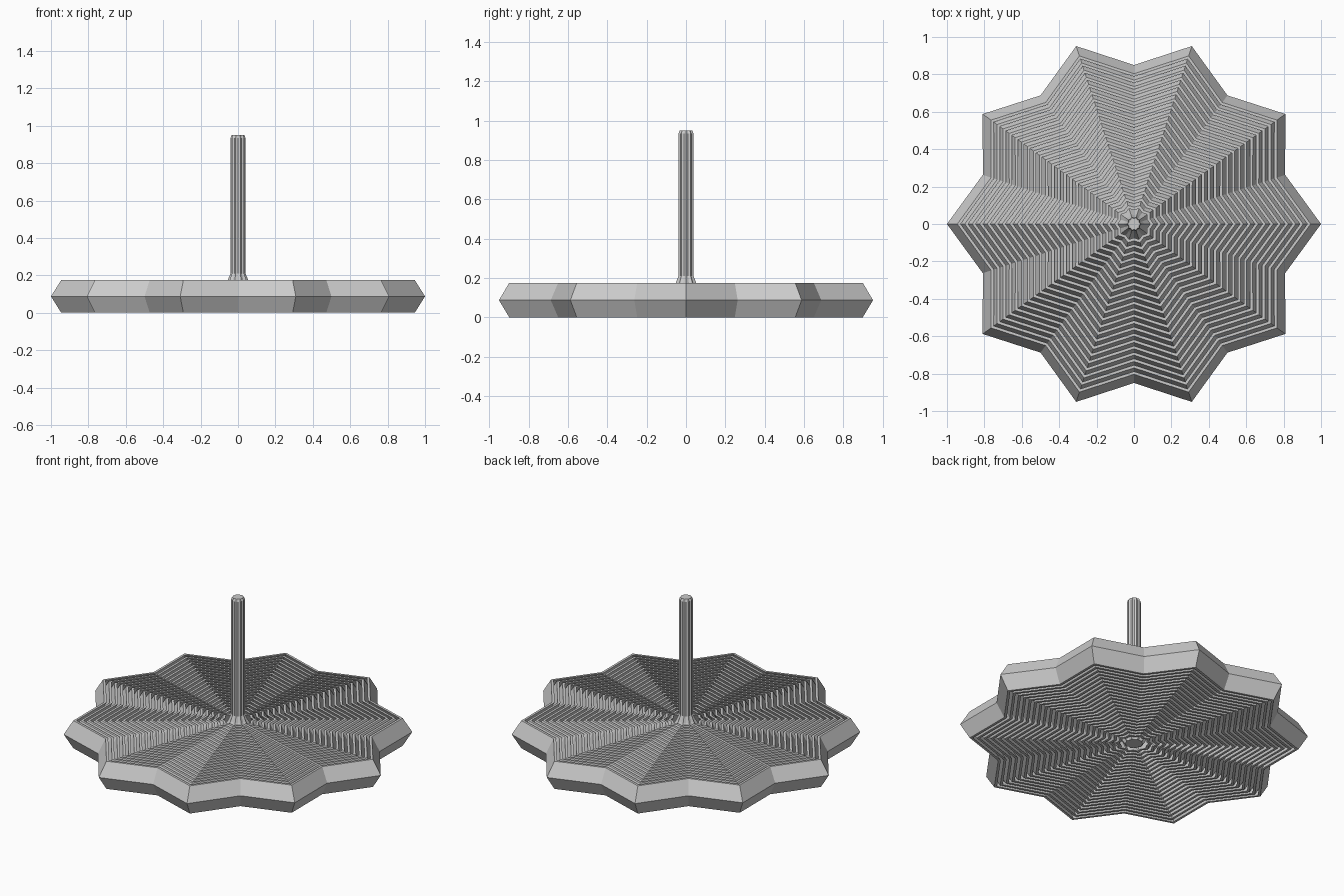
import bpy
import bmesh
from math import cos, sin, pi

cube = bpy.data.objects.get("Cube")
if cube:
    bpy.data.objects.remove(cube, do_unlink=True)

POINTS = 10          # star points
VALLEY = 0.85        # valley radius relative to the points
HEIGHT = 0.175       # disc height
LEAN = 0.055         # how far each folded wall bulges outward
PITCH = 0.04         # spacing of the nested walls
WALL = 0.018         # wall thickness
RINGS = 22

grey = bpy.data.materials.new("light grey")
grey.use_nodes = True
colour = (0.6, 0.6, 0.6, 1)
grey.diffuse_color = colour
grey.node_tree.nodes["Principled BSDF"].inputs["Base Color"].default_value = colour


def star_loop(bm, radius, z):
    """One star-shaped loop of vertices."""
    loop = []
    for i in range(2 * POINTS):
        a = pi * i / POINTS
        r = radius * (VALLEY if i % 2 else 1)
        loop.append(bm.verts.new((r * cos(a), r * sin(a), z)))
    return loop


def star_loft(name, profile, closed):
    """Sweep a radius/height profile around the star."""
    bm = bmesh.new()
    loops = [star_loop(bm, r, z) for r, z in profile]
    pairs = list(zip(loops, loops[1:]))
    if closed:
        pairs.append((loops[-1], loops[0]))
    else:
        bm.faces.new(loops[0])
        bm.faces.new(loops[-1])
    n = 2 * POINTS
    for a, b in pairs:
        for i in range(n):
            j = (i + 1) % n
            bm.faces.new((a[i], a[j], b[j], b[i]))
    bmesh.ops.recalc_face_normals(bm, faces=bm.faces)
    mesh = bpy.data.meshes.new(name)
    bm.to_mesh(mesh)
    bm.free()
    mesh.materials.append(grey)
    obj = bpy.data.objects.new(name, mesh)
    bpy.context.collection.objects.link(obj)
    return obj


# Nested folded walls that form the star disc
for k in range(RINGS):
    tip = 1 - PITCH * k
    edge = tip - LEAN
    star_loft(f"folded_ring_{k + 1}", [
        (edge, 0), (tip, HEIGHT / 2), (edge, HEIGHT),
        (edge - WALL, HEIGHT), (tip - WALL, HEIGHT / 2), (edge - WALL, 0),
    ], True)

# Central hub flaring up into the fluted stem
star_loft("hub_and_stem", [
    (0.055, 0), (0.055 + LEAN, HEIGHT / 2), (0.055, HEIGHT),
    (0.04, 0.21), (0.04, 0.935), (0.034, 0.95),
], False)
